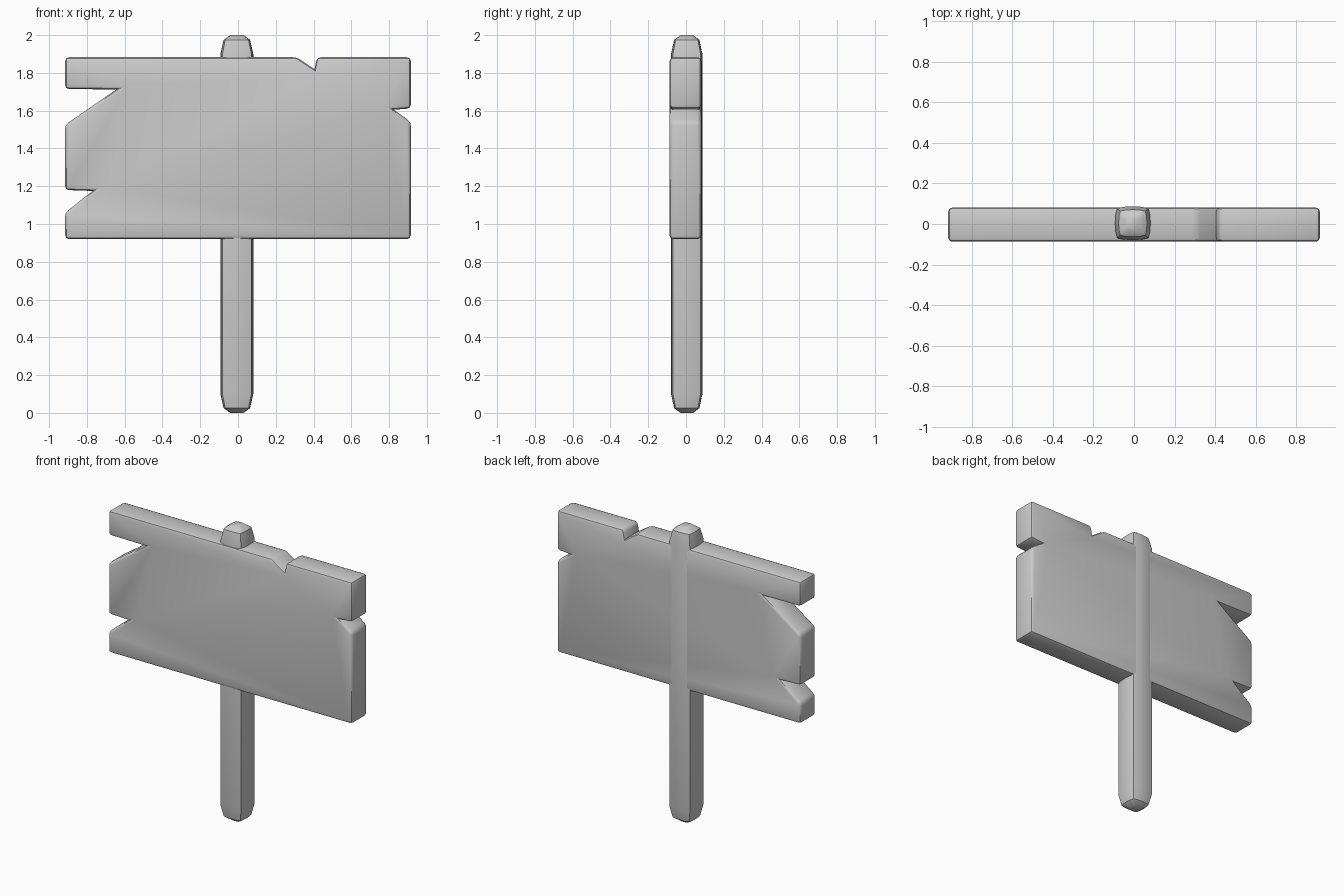
import bpy
import bmesh

if "Cube" in bpy.data.objects:
    bpy.data.objects.remove(bpy.data.objects["Cube"])


def finish(bm, name, angle):
    bmesh.ops.recalc_face_normals(bm, faces=bm.faces[:])
    mesh = bpy.data.meshes.new(name)
    bm.to_mesh(mesh)
    bm.free()
    ob = bpy.data.objects.new(name, mesh)
    bpy.context.collection.objects.link(ob)
    bpy.ops.object.select_all(action='DESELECT')
    ob.select_set(True)
    bpy.context.view_layer.objects.active = ob
    bpy.ops.object.shade_smooth_by_angle(angle=angle)
    return ob


# Sign board: notched outline, extruded, outer edges rounded
outline = [
    (-0.915, 0.92), (0.915, 0.92), (0.915, 1.54), (0.825, 1.605),
    (0.915, 1.612), (0.915, 1.883), (0.418, 1.883), (0.405, 1.82),
    (0.31, 1.883), (-0.915, 1.883), (-0.915, 1.715), (-0.645, 1.712),
    (-0.915, 1.525), (-0.915, 1.18), (-0.77, 1.175), (-0.915, 1.06),
]
bm = bmesh.new()
face = bm.faces.new([bm.verts.new((x, -0.087, z)) for x, z in outline])
extruded = bmesh.ops.extrude_face_region(bm, geom=[face])["geom"]
bmesh.ops.translate(bm, vec=(0, 0.168, 0),
                    verts=[v for v in extruded if isinstance(v, bmesh.types.BMVert)])
bmesh.ops.recalc_face_normals(bm, faces=bm.faces[:])
bmesh.ops.bevel(bm, geom=[e for e in bm.edges if e.is_convex], offset=0.02,
                offset_type='OFFSET', segments=2, profile=0.5,
                affect='EDGES', clamp_overlap=True)
finish(bm, "sign_board", 0.7)

# Post: bulged square section, lofted through rings that taper at both ends
quarter = [(0.88, 0.88), (0.97, 0.5), (1.0, 0.0), (0.97, -0.5)]
section = []
for _ in range(4):
    section += quarter
    quarter = [(y, -x) for x, y in quarter]

rings = [(0.0, 0.035), (0.025, 0.07), (0.1, 0.087),
         (1.9, 0.087), (1.975, 0.07), (2.0, 0.035)]
bm = bmesh.new()
loops = [[bm.verts.new((-0.006 + x * h, 0.004 + y * h * 0.955, z))
          for x, y in section] for z, h in rings]
n = len(section)
for a, b in zip(loops, loops[1:]):
    for i in range(n):
        j = (i + 1) % n
        bm.faces.new((a[i], a[j], b[j], b[i]))
bm.faces.new(loops[0])
bm.faces.new(loops[-1])
finish(bm, "post", 0.65)
